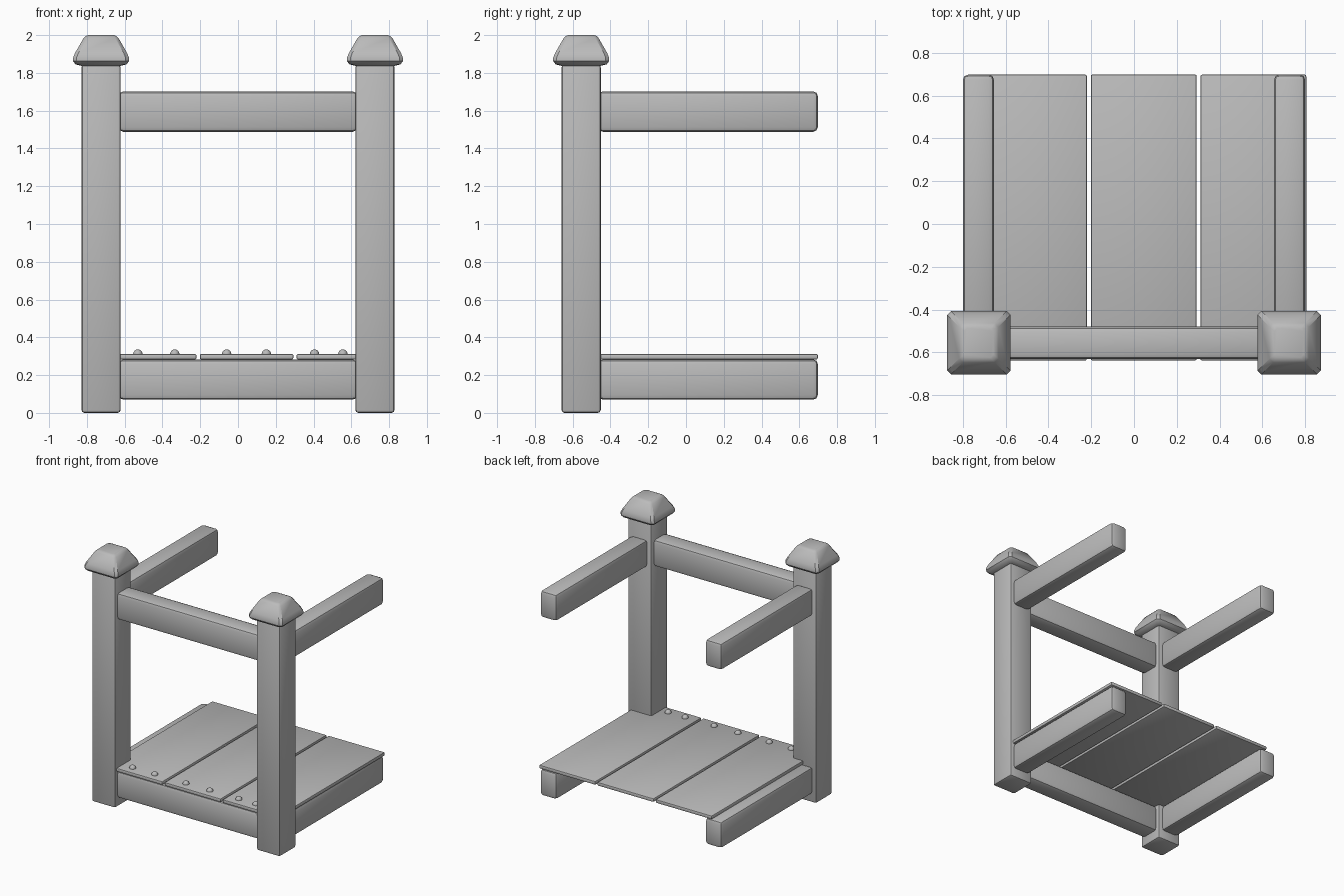
import bpy, bmesh
from mathutils import Matrix

if "Cube" in bpy.data.objects:
    bpy.data.objects.remove(bpy.data.objects["Cube"])

grey = bpy.data.materials.new("light_grey")
grey.diffuse_color = (0.5, 0.5, 0.5, 1)
grey.use_nodes = True
grey.node_tree.nodes["Principled BSDF"].inputs["Base Color"].default_value = grey.diffuse_color


def finish(name, bm, bevel=0, segments=2):
    """Turn a bmesh into a smooth, softly bevelled object."""
    bmesh.ops.recalc_face_normals(bm, faces=bm.faces[:])
    if bevel:
        bmesh.ops.bevel(bm, geom=bm.edges[:], offset=bevel, segments=segments,
                        profile=0.5, affect='EDGES', clamp_overlap=True)
    mesh = bpy.data.meshes.new(name)
    bm.to_mesh(mesh)
    bm.free()
    mesh.materials.append(grey)
    obj = bpy.data.objects.new(name, mesh)
    bpy.context.collection.objects.link(obj)
    bpy.ops.object.select_all(action='DESELECT')
    obj.select_set(True)
    bpy.context.view_layer.objects.active = obj
    bpy.ops.object.shade_smooth_by_angle(angle=0.6)
    return obj


def box(name, x, y, z, bevel):
    """Bevelled box from (min, max) ranges."""
    bm = bmesh.new()
    size = [b - a for a, b in (x, y, z)]
    mid = [(a + b) / 2 for a, b in (x, y, z)]
    bmesh.ops.create_cube(bm, size=1, matrix=Matrix.Translation(mid)
                          @ Matrix.Diagonal((*size, 1)))
    return finish(name, bm, bevel)


def cap(name, cx, cy):
    """Square post cap lofted through (half width, height) sections."""
    sections = [(0.095, 1.835), (0.135, 1.845), (0.148, 1.862), (0.148, 1.88),
                (0.138, 1.905), (0.092, 1.985), (0.082, 1.995), (0.068, 2.0)]
    bm = bmesh.new()
    rings = []
    for h, z in sections:
        c = min(0.018, h * 0.2)   # softened corners
        pts = [(h, -h + c), (h, h - c), (h - c, h), (-h + c, h),
               (-h, h - c), (-h, -h + c), (-h + c, -h), (h - c, -h)]
        rings.append([bm.verts.new((cx + px, cy + py, z)) for px, py in pts])
    for low, high in zip(rings, rings[1:]):
        for i in range(8):
            j = (i + 1) % 8
            bm.faces.new((low[i], low[j], high[j], high[i]))
    bm.faces.new(rings[0][::-1])
    bm.faces.new(rings[-1])
    return finish(name, bm)


# Posts with caps
PX, PY, PH = 0.725, -0.555, 0.104
for side, s in (("left", -1), ("right", 1)):
    box(side + "_post", (s * PX - PH, s * PX + PH), (PY - PH, PY + PH),
        (0, 1.845), 0.016)
    cap(side + "_post_cap", s * PX, PY)

# Upper and lower rails, front and sides
for level, z in (("lower", (0.07, 0.283)), ("upper", (1.488, 1.702))):
    box(level + "_front_rail", (-0.632, 0.632), (-0.632, -0.48), z, 0.025)
    for side, s in (("left", -1), ("right", 1)):
        box(f"{level}_{side}_rail", (s * 0.727 - 0.073, s * 0.727 + 0.073),
            (-0.464, 0.698), z, 0.025)

# Floor planks
for i, x in enumerate([(-0.715, -0.22), (-0.202, 0.293), (0.31, 0.805)]):
    box(f"plank_{i + 1}", x, (-0.638, 0.698), (0.283, 0.312), 0.008)

# Round nail heads along the front edge of the planks
for i, x in enumerate((-0.53, -0.335, -0.06, 0.15, 0.405, 0.555)):
    nail = bmesh.new()
    bmesh.ops.create_uvsphere(nail, u_segments=12, v_segments=8, radius=0.025,
                              matrix=Matrix.Translation((x, -0.568, 0.311)))
    finish(f"nail_{i + 1}", nail)
